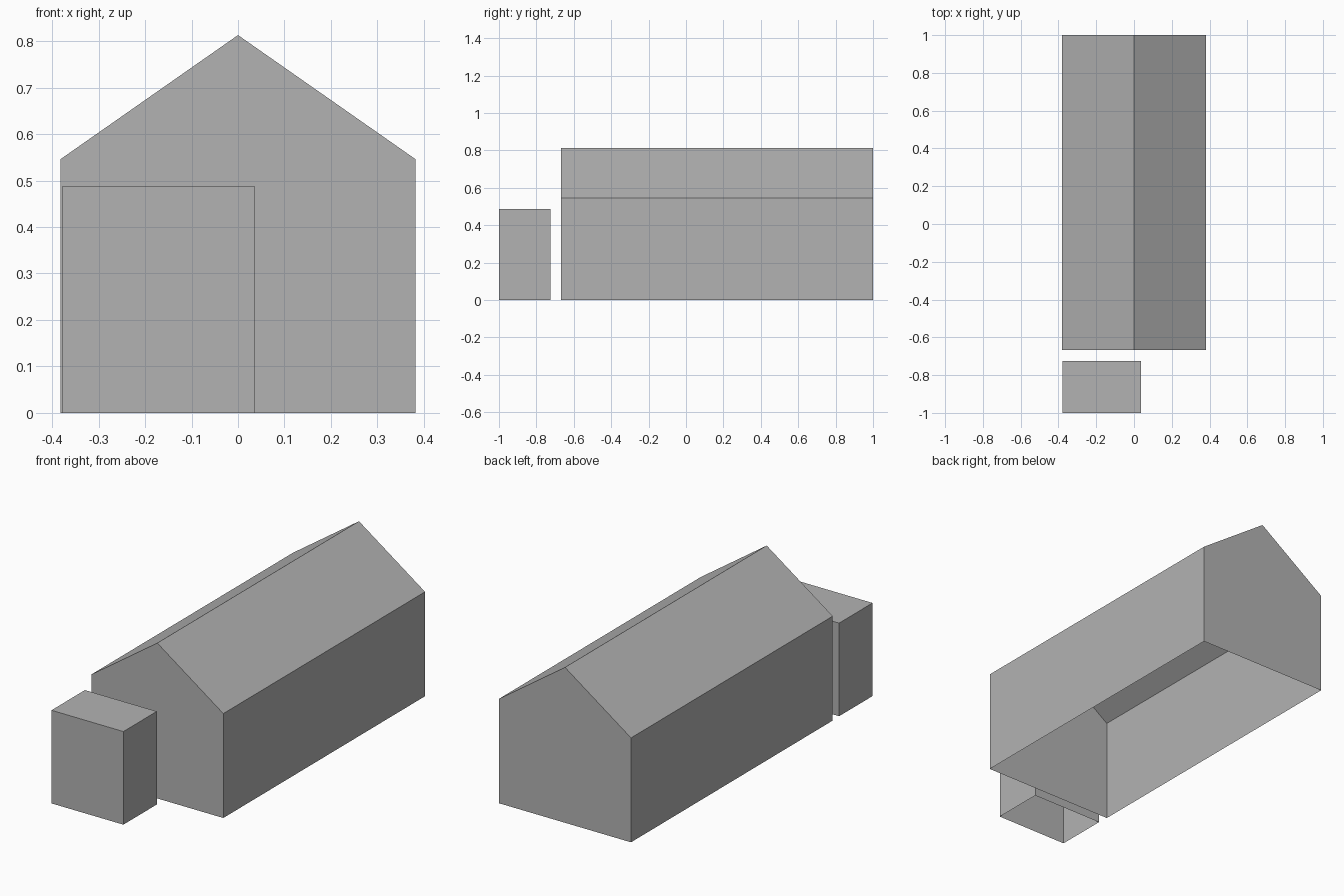
import bpy
import bmesh

# Remove the default object
cube = bpy.data.objects.get("Cube")
if cube:
    bpy.data.objects.remove(cube, do_unlink=True)

# Single flat colour
grey = bpy.data.materials.new("plain_grey")
grey.use_nodes = True
colour = (0.45, 0.45, 0.45, 1)
grey.diffuse_color = colour
shader = next(n for n in grey.node_tree.nodes if n.type == "BSDF_PRINCIPLED")
shader.inputs["Base Color"].default_value = colour


def open_shell(name, profile, front, back):
    """Extrude an x/z profile from front to back, leaving the underside open."""
    bm = bmesh.new()
    face = bm.faces.new([bm.verts.new((x, front, z)) for x, z in profile])
    extruded = bmesh.ops.extrude_face_region(bm, geom=[face], use_keep_orig=True)
    moved = [g for g in extruded["geom"] if isinstance(g, bmesh.types.BMVert)]
    bmesh.ops.translate(bm, verts=moved, vec=(0, back - front, 0))
    bmesh.ops.recalc_face_normals(bm, faces=bm.faces)
    floor = [f for f in bm.faces if all(v.co.z < 0.001 for v in f.verts)]
    bmesh.ops.delete(bm, geom=floor, context="FACES_ONLY")
    mesh = bpy.data.meshes.new(name)
    bm.to_mesh(mesh)
    bm.free()
    mesh.materials.append(grey)
    obj = bpy.data.objects.new(name, mesh)
    bpy.context.collection.objects.link(obj)
    return obj


# Long gabled building
half, eave, ridge = 0.382, 0.546, 0.813
open_shell("gabled_building",
           [(-half, 0), (half, 0), (half, eave), (0, ridge), (-half, eave)],
           -0.667, 1.0)

# Small flat-roofed outbuilding in front
left, right, top = -0.379, 0.037, 0.487
open_shell("flat_outbuilding",
           [(left, 0), (right, 0), (right, top), (left, top)],
           -1.0, -0.724)
